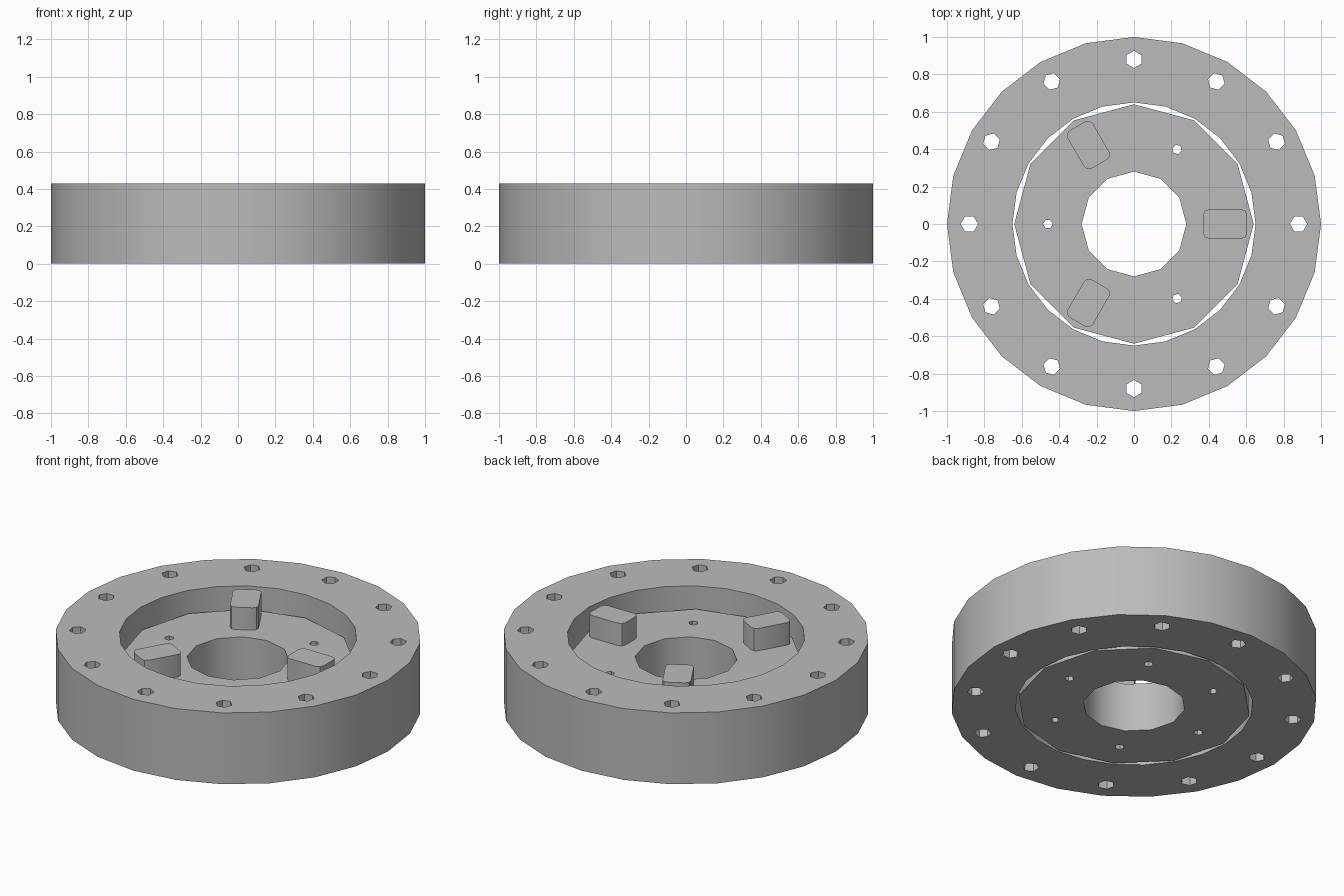
import bpy, bmesh
from math import radians, cos, sin, pi
from mathutils import Vector, Matrix

cube = bpy.data.objects.get("Cube")
if cube:
    bpy.data.objects.remove(cube, do_unlink=True)

HEIGHT, DISC_TOP = 0.43, 0.295

metal = bpy.data.materials.new("plain grey")
metal.use_nodes = True
grey = (0.5, 0.5, 0.5, 1)
metal.diffuse_color = grey
metal.node_tree.nodes["Principled BSDF"].inputs["Base Color"].default_value = grey


def circle(radius, sides, centre=(0, 0), phase=0):
    """Regular polygon outline."""
    return [Vector((centre[0] + radius * cos(phase + 2 * pi * i / sides),
                    centre[1] + radius * sin(phase + 2 * pi * i / sides), 0))
            for i in range(sides)]


def bolt_holes(count, pitch_radius, radius):
    """Six-sided holes spread around a pitch circle."""
    holes = []
    for i in range(count):
        angle = 2 * pi * i / count
        phase = round(angle / (pi / 4)) * pi / 4
        centre = (pitch_radius * cos(angle), pitch_radius * sin(angle))
        holes.append(circle(radius, 6, centre, phase))
    return holes


def rounded_box(x0, x1, half_width, r, segments=2):
    """Rounded rectangle outline."""
    corners = [(x1 - r, half_width - r), (x0 + r, half_width - r),
               (x0 + r, r - half_width), (x1 - r, r - half_width)]
    return [Vector((cx + r * cos(a), cy + r * sin(a), 0))
            for k, (cx, cy) in enumerate(corners)
            for a in [pi / 2 * (k + s / segments) for s in range(segments + 1)]]


def plate(name, loops, bottom, top, turn=0):
    """Fill nested outlines and extrude them upward."""
    bm = bmesh.new()
    for loop in loops:
        verts = [bm.verts.new(p + Vector((0, 0, bottom))) for p in loop]
        for i, v in enumerate(verts):
            bm.edges.new((verts[i - 1], v))
    bmesh.ops.triangle_fill(bm, use_beauty=True, edges=bm.edges[:], normal=(0, 0, 1))
    result = bmesh.ops.extrude_face_region(bm, geom=bm.faces[:], use_keep_orig=True)
    moved = [g for g in result["geom"] if isinstance(g, bmesh.types.BMVert)]
    bmesh.ops.translate(bm, verts=moved, vec=(0, 0, top - bottom))
    bmesh.ops.recalc_face_normals(bm, faces=bm.faces[:])
    bm.transform(Matrix.Rotation(turn, 4, "Z"))
    mesh = bpy.data.meshes.new(name)
    bm.to_mesh(mesh)
    bm.free()
    mesh.materials.append(metal)
    obj = bpy.data.objects.new(name, mesh)
    bpy.context.collection.objects.link(obj)
    bpy.ops.object.select_all(action="DESELECT")
    obj.select_set(True)
    bpy.context.view_layer.objects.active = obj
    bpy.ops.object.shade_smooth_by_angle(angle=radians(35))
    return obj


# Outer ring with twelve bolt holes
plate("outer_ring", [circle(1, 24), circle(0.65, 24)] + bolt_holes(12, 0.88, 0.046),
      0, HEIGHT)

# Inner disc with centre bore and six pin holes
plate("inner_disc", [circle(0.64, 12), circle(0.28, 12)] + bolt_holes(6, 0.46, 0.026),
      0, DISC_TOP)

# Three raised drive lugs
for i in range(3):
    plate(f"drive_lug_{i + 1}", [rounded_box(0.37, 0.605, 0.078, 0.03)],
          DISC_TOP, HEIGHT, turn=2 * pi * i / 3)
